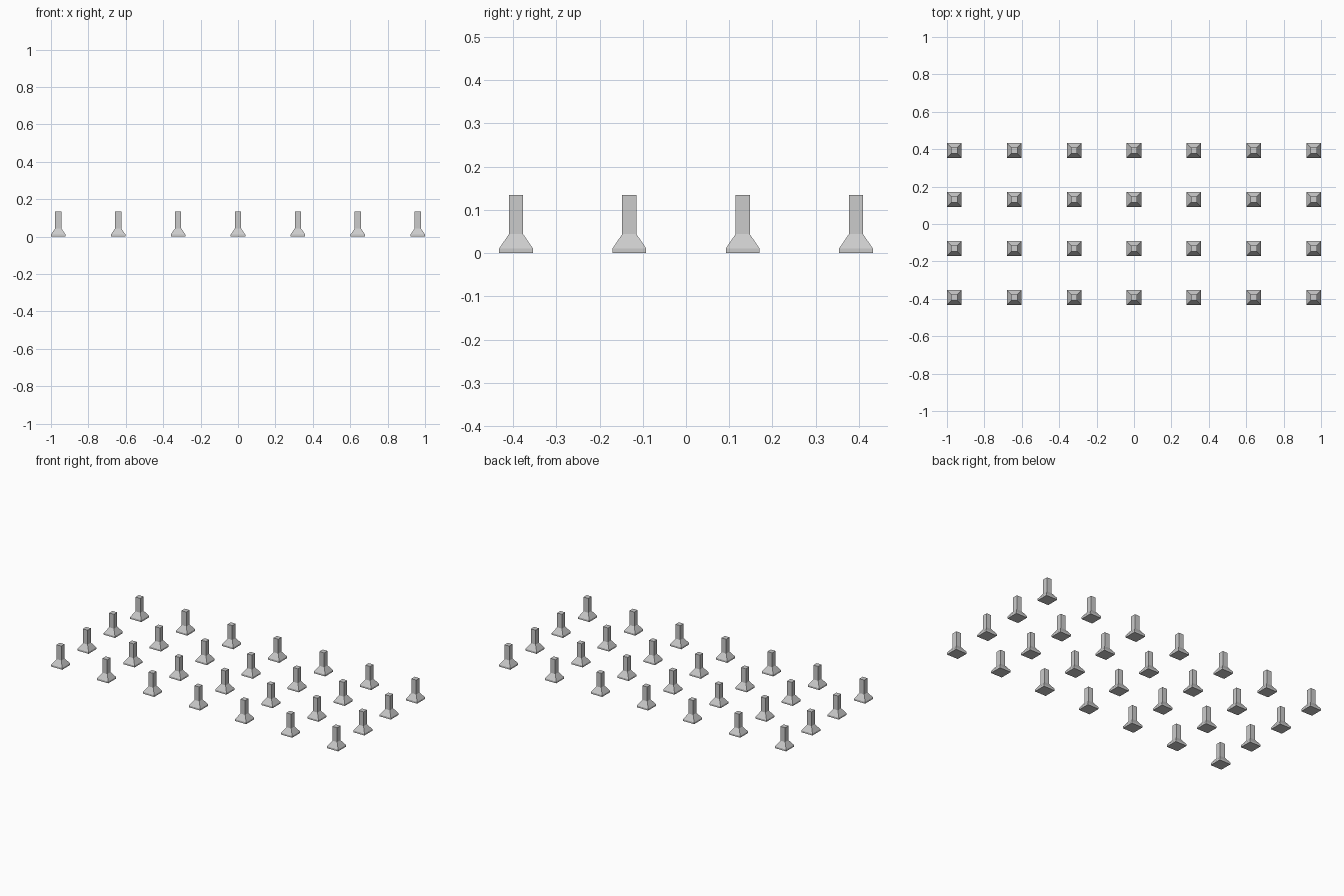
import bpy, bmesh

if "Cube" in bpy.data.objects:
    bpy.data.objects.remove(bpy.data.objects["Cube"])

COLS, ROWS = 7, 4
STEP_X, STEP_Y = 0.3203, 0.262
# (half width, height) from the ground up: foot slab, sloped shoulder, square shaft
PROFILE = [(0.039, 0.0), (0.039, 0.011), (0.0165, 0.044), (0.0165, 0.134)]


def footing_mesh():
    bm = bmesh.new()
    rings = [[bm.verts.new((sx * r, sy * r, z))
              for sx, sy in ((-1, -1), (1, -1), (1, 1), (-1, 1))]
             for r, z in PROFILE]
    for low, high in zip(rings, rings[1:]):
        for i in range(4):
            j = (i + 1) % 4
            bm.faces.new((low[i], low[j], high[j], high[i]))
    bm.faces.new(rings[0][::-1])
    bm.faces.new(rings[-1])
    mesh = bpy.data.meshes.new("column_footing")
    bm.to_mesh(mesh)
    bm.free()
    return mesh


# Grid of identical column footings sharing one mesh
mesh = footing_mesh()
for row in range(ROWS):
    for col in range(COLS):
        ob = bpy.data.objects.new(f"column_footing_{row + 1}_{col + 1}", mesh)
        ob.location = ((col - (COLS - 1) / 2) * STEP_X,
                       (row - (ROWS - 1) / 2) * STEP_Y, 0)
        bpy.context.collection.objects.link(ob)
